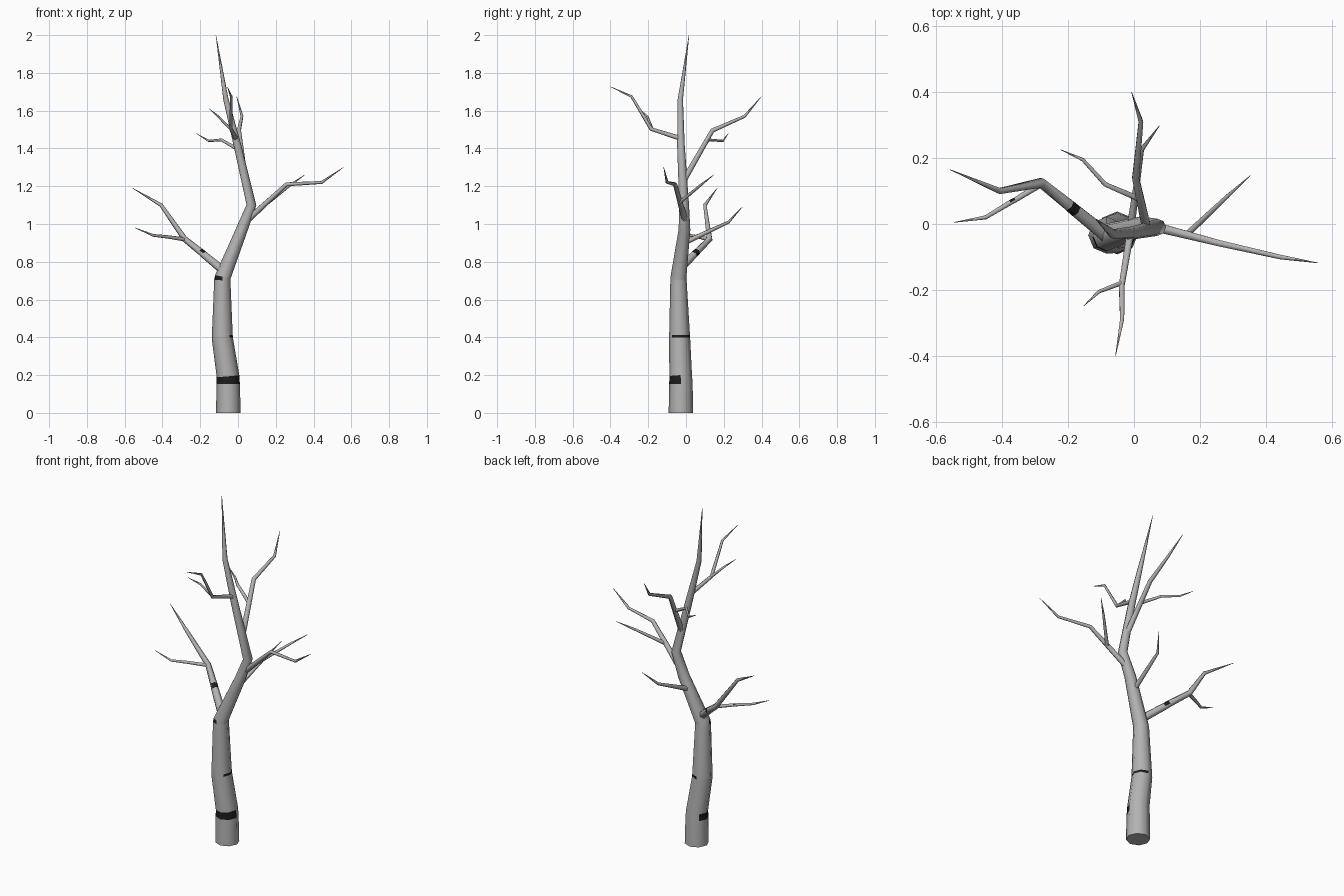
import bpy, math
from mathutils import Vector


def material(name, rgb):
    m = bpy.data.materials.new(name)
    m.diffuse_color = (*rgb, 1)
    return m


BARK = material("pale_grey_bark", (0.45, 0.45, 0.45))
MARK = material("dark_bark_mark", (0.012, 0.012, 0.012))


def limb(name, path, sides=6, ref=(0, 0, 1), marks=None):
    """Tapered tube through (x, y, z, radius); marks = {segment: dark sides}."""
    marks = marks or {}
    pts = [Vector(p[:3]) for p in path]
    verts, faces, dark = [], [], []
    for i, p in enumerate(pts):
        a = (p - pts[i - 1]).normalized() if i else Vector()
        b = (pts[i + 1] - p).normalized() if i < len(pts) - 1 else Vector()
        t = (a + b).normalized()
        if p.z == 0:
            t = Vector((0, 0, 1))       # flat cut at the ground
        u = Vector(ref) - t * t.dot(Vector(ref))
        u.normalize()
        v = t.cross(u)
        for k in range(sides):
            ang = 2 * math.pi * k / sides
            verts.append(p + (u * math.cos(ang) + v * math.sin(ang)) * path[i][3])
    for i in range(len(pts) - 1):
        for k in range(sides):
            n = (k + 1) % sides
            faces.append((i * sides + k, i * sides + n,
                          (i + 1) * sides + n, (i + 1) * sides + k))
            dark.append(k in marks.get(i, ()))
    top = (len(pts) - 1) * sides
    faces += [tuple(reversed(range(sides))), tuple(range(top, top + sides))]
    mesh = bpy.data.meshes.new(name)
    mesh.from_pydata(verts, [], faces)
    mesh.materials.append(BARK)
    mesh.materials.append(MARK)
    for i, f in enumerate(mesh.polygons):
        f.use_smooth = i < len(dark)
        f.material_index = int(i < len(dark) and dark[i])
    obj = bpy.data.objects.new(name, mesh)
    bpy.context.collection.objects.link(obj)
    return obj


# Trunk with three dark bark bands
limb("trunk", [
    (-.051, -.027, 0, .065), (-.052, -.027, .153, .062), (-.053, -.028, .195, .060),
    (-.083, -.034, .396, .056), (-.083, -.034, .413, .055),
    (-.083, -.040, .702, .043), (-.081, -.040, .718, .042),
    (.020, -.008, .97, .031), (.071, -.010, 1.10, .026),
    (-.004, -.027, 1.42, .020), (-.064, -.030, 1.66, .014), (-.117, .016, 2.0, .001)],
    sides=8, ref=(1, 0, 0),
    marks={1: (3, 4, 5, 6, 7), 3: (7, 0, 1), 5: (4, 5)})

# Left bough, fork and small rear branch
limb("left_bough", [
    (-.080, -.038, .755, .024), (-.178, .041, .836, .021), (-.198, .058, .853, .020),
    (-.282, .125, .92, .016), (-.407, .100, 1.10, .010), (-.558, .165, 1.19, .001)],
    marks={1: (0, 1, 5)})
limb("left_bough_fork", [
    (-.280, .122, .918, .011), (-.36, .073, .930, .009), (-.375, .065, .932, .009),
    (-.450, .020, .94, .007), (-.545, .005, .98, .001)], marks={1: (0,)})
limb("rear_low_branch", [
    (-.010, -.010, .90, .014), (.023, .225, 1.01, .008), (.077, .298, 1.09, .001)])

# Right bough and fork
limb("right_bough", [
    (.050, -.005, 1.02, .017), (.257, -.058, 1.21, .011),
    (.443, -.100, 1.22, .008), (.558, -.118, 1.30, .001)])
limb("right_bough_fork", [
    (.160, -.032, 1.115, .011), (.282, .083, 1.21, .007), (.353, .147, 1.26, .001)])

# Rear upper branch and twig
limb("rear_upper_branch", [
    (.038, -.012, 1.23, .016), (.005, .140, 1.495, .012),
    (.021, .310, 1.57, .008), (-.007, .399, 1.675, .001)])
limb("rear_upper_twig", [
    (.018, .075, 1.385, .010), (-.087, .120, 1.445, .008),
    (-.155, .195, 1.44, .006), (-.222, .225, 1.48, .001)])

# Front upper branch and twig
limb("front_upper_branch", [
    (-.010, -.020, 1.45, .013), (-.037, -.185, 1.503, .010),
    (-.036, -.288, 1.675, .007), (-.056, -.400, 1.727, .001)])
limb("front_upper_twig", [
    (-.036, -.178, 1.50, .008), (-.106, -.205, 1.57, .006), (-.152, -.248, 1.61, .001)])
